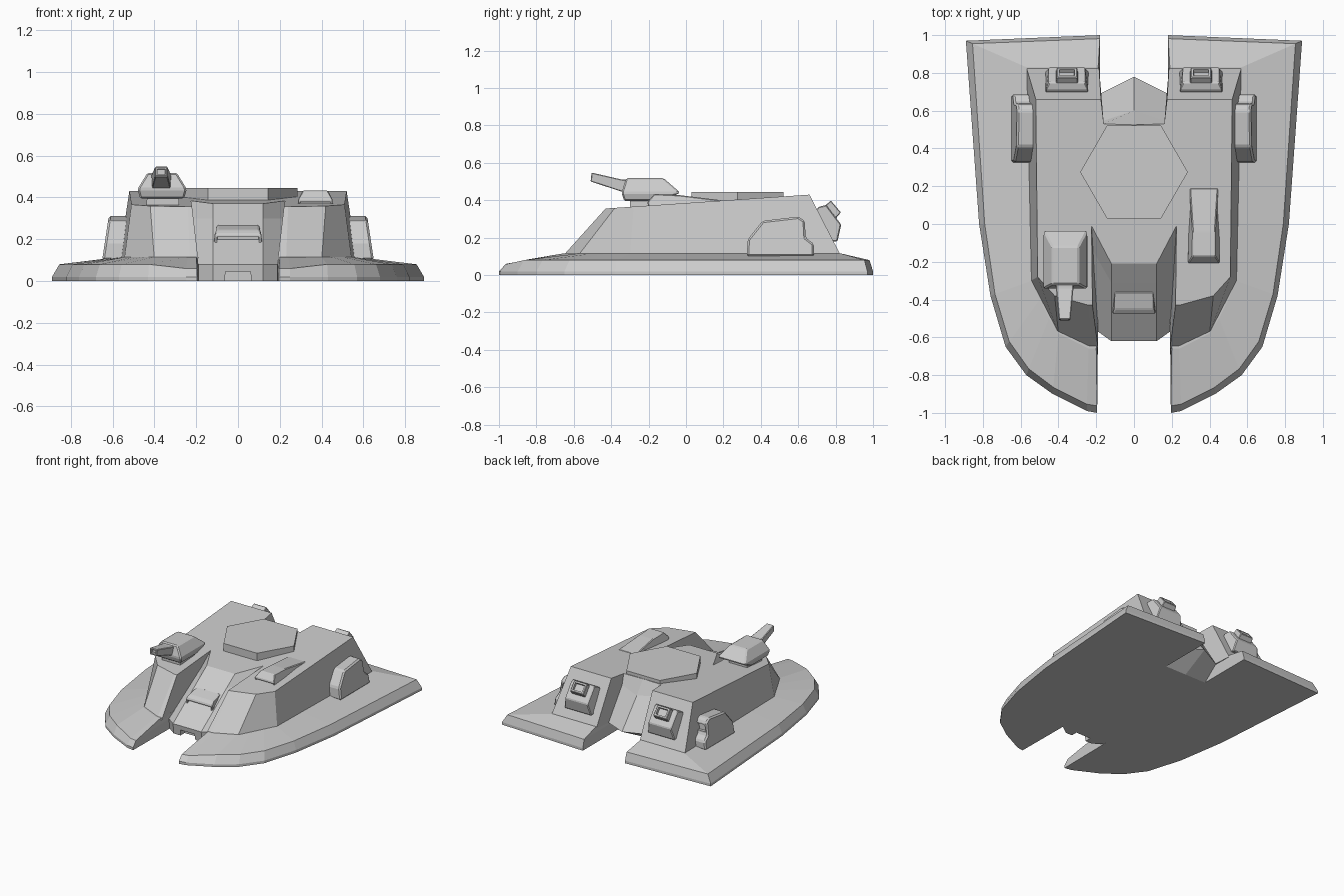
import bpy, bmesh
from mathutils import Vector

if "Cube" in bpy.data.objects:
    bpy.data.objects.remove(bpy.data.objects["Cube"])


def loft(name, rings, bevel=0, slot=None, inset=0.015, mirror=False):
    """Closed solid through rings of points, optional bevel and recessed slot."""
    bm = bmesh.new()
    vs = [[bm.verts.new(p) for p in r] for r in rings]
    n = len(rings[0])
    for a, b in zip(vs, vs[1:]):
        for i in range(n):
            j = (i + 1) % n
            bm.faces.new((a[i], a[j], b[j], b[i]))
    bm.faces.new(vs[0])
    bm.faces.new(vs[-1])
    bmesh.ops.remove_doubles(bm, verts=bm.verts, dist=0.0005)
    bmesh.ops.recalc_face_normals(bm, faces=bm.faces)
    if bevel:
        bmesh.ops.bevel(bm, geom=bm.edges[:], offset=bevel, segments=1,
                        affect='EDGES', clamp_overlap=True)
    if slot:
        d = Vector(slot).normalized()
        bm.normal_update()
        f = max(bm.faces, key=lambda f: max(0, f.normal.dot(d)) ** 6 * f.calc_area())
        bmesh.ops.inset_individual(bm, faces=[f], thickness=inset)
        bmesh.ops.inset_individual(bm, faces=[f], thickness=0.002, depth=-0.02)
    me = bpy.data.meshes.new(name)
    bm.to_mesh(me)
    bm.free()
    ob = bpy.data.objects.new(name, me)
    bpy.context.collection.objects.link(ob)
    if mirror:
        m = ob.modifiers.new("Mirror", 'MIRROR')
        m.use_mirror_merge = False
    return ob


def sym(half):
    """Complete a right-half outline with its mirror image."""
    return half + [(-x, y, z) for x, y, z in reversed(half) if x > 1e-4]


def rect(cx, hw, y0, y1, z):
    return [(cx - hw, y0, z), (cx + hw, y0, z), (cx + hw, y1, z), (cx - hw, y1, z)]


def prism(name, cx, prof, **kw):
    """Side profile of (y, z, half width) spread across x."""
    return loft(name, [[(cx - w, y, z) for y, z, w in prof],
                       [(cx + w, y, z) for y, z, w in prof]], **kw)


def deck(x, y):
    return (x, y, 0.385 + 0.068 * y)


# Hover skirt: outer outline and the footprint it rises to
outer = [(0, -.5), (.19, -.5), (.195, -1), (.25, -.99), (.43, -.9), (.57, -.8),
         (.68, -.65), (.76, -.38), (.82, 0), (.89, .97), (.18, 1), (.18, .57), (0, .57)]
inner = [(0, -.5), (.19, -.5), (.2, -.66), (.24, -.66), (.4, -.58), (.45, -.5),
         (.5, -.4), (.54, -.3), (.55, 0), (.57, .83), (.19, .83), (.18, .57), (0, .57)]
low = sym([(x, y, 0) for x, y in outer])
rim = sym([(x, y, .02) for x, y in outer])
lip = sym([(x + (u - x) * .11, y + (v - y) * .11, .06 if y < -.95 else .08)
           for (x, y), (u, v) in zip(outer, inner)])
top = sym([(x, y, .115) for x, y in inner])
loft("hover_skirt", [low, rim, lip, top])

# Side hulls
base = [(.19, -.66), (.23, -.66), (.4, -.58), (.545, -.3), (.57, .83),
        (.185, .83), (.17, .6), (.2, 0)]
crown = [(.22, -.43), (.24, -.43), (.42, -.38), (.51, -.28), (.52, .66),
         (.175, .66), (.16, .53), (.225, 0)]
loft("side_hull", [[(x, y, .1) for x, y in base], [deck(*p) for p in crown]], mirror=True)

# Centre hull with sloped nose and wedge-shaped stern
centre = loft("centre_hull", [
    sym([(.12, -.61, 0), (.19, -.56, 0), (.2, .3, 0), (.18, .57, 0), (0, .57, 0)]),
    sym([(.12, -.62, .08), (.19, -.57, .08), (.2, .3, .08), (.18, .69, .1), (0, .78, .11)]),
    sym([(.12, -.31, .3), (.22, -.137, .3), (.2, .3, .3), (.165, .545, .34), (0, .6, .32)]),
    sym([deck(*p) for p in [(.12, -.21), (.23, 0), (.2, .3), (.16, .53), (0, .525)]])])

# Notch under the nose
cutter = loft("nose_notch_cutter", [rect(0, .065, -.7, -.56, -.02), rect(0, .06, -.7, -.56, .045)])
cutter.hide_render = True
cutter.hide_viewport = True
cut = centre.modifiers.new("Notch", 'BOOLEAN')
cut.operation = 'DIFFERENCE'
cut.object = cutter

# Hexagonal turret mount
bpy.ops.mesh.primitive_cylinder_add(vertices=6, radius=.285, depth=.07, location=(0, .275, .41),
                                    rotation=(0, 0, 0.5235988))
bpy.context.object.name = "hexagonal_mount"

# Nose vent
prism("nose_vent", 0, [(-.35, .24, .105), (-.36, .27, .1), (-.45, .245, .1),
                       (-.475, .225, .115), (-.47, .17, .115)],
      bevel=.006, slot=(0, -1, 0), inset=.012)

# Small gun on the left hull
loft("gun_pedestal", [rect(-.36, .08, -.3, -.12, .34), rect(-.36, .075, -.3, -.12, .41)])
loft("gun_housing", [rect(-.363, .105, -.33, -.13, .395), rect(-.363, .118, -.345, -.03, .44),
                     rect(-.363, .07, -.32, -.12, .518)], bevel=.008)
prism("gun_barrel", -.367, [(-.3, .44, .045), (-.3, .51, .045), (-.34, .51, .045), (-.505, .548, .03),
                            (-.51, .5, .03), (-.34, .445, .045)],
      bevel=.004, slot=(0, -1, 0), inset=.01)

# Intake scoop on the right hull
prism("intake_scoop", .37, [(-.195, .34, .085), (-.207, .39, .085), (-.17, .433, .06), (-.04, .428, .06),
                            (.19, .4, .075), (.19, .36, .08)],
      bevel=.005, slot=(0, -1, 0), inset=.01)

# Rear exhausts, two stepped blocks per side
back = (0, .87, .5)
exhaust = prism("exhaust_block", .355, [(.68, .33, .115), (.71, .365, .115), (.75, .375, .095),
                                        (.83, .27, .095), (.81, .18, .115), (.76, .18, .115)],
                bevel=.006, mirror=True)
prism("exhaust_nozzle", .355, [(.73, .36, .06), (.775, .398, .055), (.828, .335, .055), (.79, .29, .06)],
      bevel=.004, slot=back, inset=.016, mirror=True)

# Side pods with rear-facing slots
pod = [(.325, .1), (.33, .19), (.41, .29), (.6, .312), (.635, .29), (.64, .2), (.685, .165), (.685, .1)]
loft("side_pod", [[(.5, y, z) for y, z in pod],
                  [(.65 - .15 * (z - .1), y, z) for y, z in pod]],
     bevel=.01, slot=(0, 1, 0), inset=.014, mirror=True)
